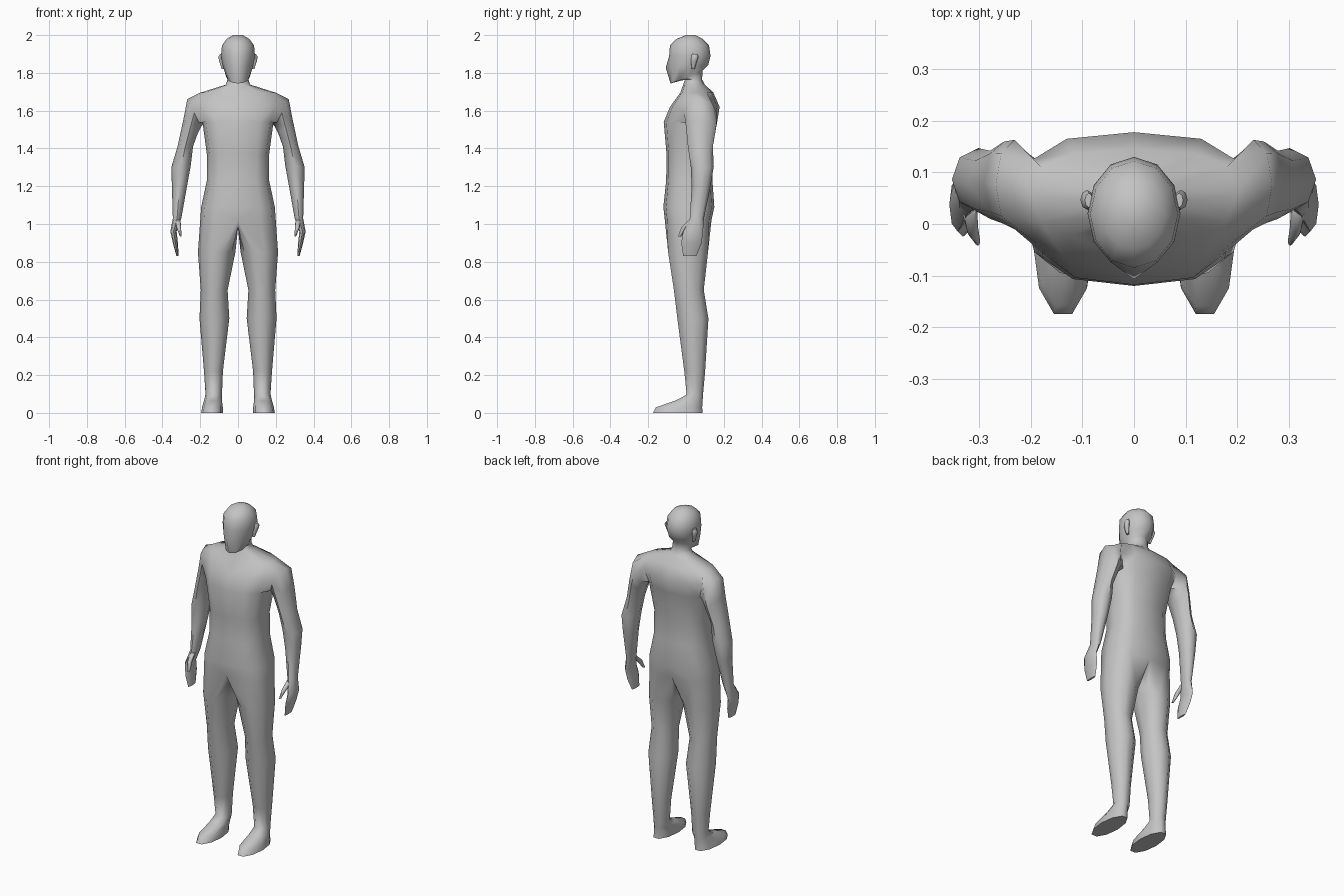
import bpy
import bmesh
from math import sin, cos, radians, copysign

default_cube = bpy.data.objects.get("Cube")
if default_cube:
    bpy.data.objects.remove(default_cube, do_unlink=True)

# One plain clay colour for the whole figure
clay = bpy.data.materials.new("clay grey")
clay.use_nodes = True
clay.diffuse_color = (0.55, 0.55, 0.55, 1)
clay.node_tree.nodes["Principled BSDF"].inputs["Base Color"].default_value = clay.diffuse_color


def ring(bm, outer, inner, front, back, angles, power=1.0, tilt=0.0):
    """Cross-section between an outer and inner (x, z) point, and front and back y."""
    verts = []
    for angle in angles:
        c, s = cos(radians(angle)), sin(radians(angle))
        c = copysign(abs(c) ** power, c)
        s = copysign(abs(s) ** power, s)
        x = (outer[0] + inner[0]) / 2 + c * (outer[0] - inner[0]) / 2
        z = (outer[1] + inner[1]) / 2 + c * (outer[1] - inner[1]) / 2
        y = (front + back) / 2 + s * (back - front) / 2
        verts.append(bm.verts.new((x, y, z + tilt * s)))
    return verts


def bridge(bm, lower, upper, closed=True, skip=()):
    """Join two rings with quads, leaving out the skipped columns."""
    count = len(lower)
    for i in range(count if closed else count - 1):
        if i not in skip:
            j = (i + 1) % count
            bm.faces.new((lower[i], lower[j], upper[j], upper[i]))


def limb(bm, start, sections, angles):
    """Continue a closed ring through further sections and cap the end."""
    last = start
    for outer, inner, front, back in sections:
        new = ring(bm, outer, inner, front, back, angles)
        if last:
            bridge(bm, last, new)
        else:
            bm.faces.new(new)
        last = new
    bm.faces.new(last)


def finish(bm, name):
    """Turn a left half into a mirrored, smooth-shaded object."""
    bmesh.ops.recalc_face_normals(bm, faces=bm.faces)
    mesh = bpy.data.meshes.new(name)
    bm.to_mesh(mesh)
    bm.free()
    mesh.materials.append(clay)
    obj = bpy.data.objects.new(name, mesh)
    bpy.context.collection.objects.link(obj)
    mirror = obj.modifiers.new("mirror", "MIRROR")
    mirror.use_clip = True
    bpy.ops.object.select_all(action="DESELECT")
    obj.select_set(True)
    bpy.context.view_layer.objects.active = obj
    bpy.ops.object.shade_smooth_by_angle(angle=radians(60))


HALF = [30 * i - 90 for i in range(7)]          # front centre, side, back centre
ARM = [45 * (i - 1) for i in range(8)]          # starts at outer front
LEG = [36 * (i - 3) for i in range(10)]         # starts at inner front

body = bmesh.new()

# Torso and neck: half width, height, front, back
torso_sections = [
    (.20, 1.02, -.112, .135),
    (.195, 1.09, -.12, .15),
    (.165, 1.23, -.105, .14),
    (.165, 1.37, -.103, .135),
    (.188, 1.54, -.118, .165),
    (.215, 1.62, -.085, .178),
    (.20, 1.695, -.03, .145),
    (.064, 1.738, -.015, .10),
    (.055, 1.765, -.005, .085),
]
torso = [ring(body, (w, z), (-w, z), f, b, HALF, 0.72 if z < 1.7 else 1)
         for w, z, f, b in torso_sections]
ARMPIT, SHOULDER = 4, 6
for k in range(len(torso) - 1):
    opening = (2, 3) if ARMPIT <= k < SHOULDER else ()
    bridge(body, torso[k], torso[k + 1], closed=False, skip=opening)

# Head: half width, height, front, back, backward rise
head_sections = [
    (.062, 1.778, -.082, .088, .034),
    (.08, 1.835, -.09, .118, .008),
    (.09, 1.89, -.089, .13, 0),
    (.085, 1.945, -.085, .122, 0),
    (.06, 1.98, -.05, .088, 0),
    (.025, 2.0, 0, .05, 0),
]
last = torso[-1]
for w, z, f, b, rise in head_sections:
    new = ring(body, (w, z), (-w, z), f, b, HALF, tilt=rise)
    bridge(body, last, new, closed=False)
    if z == 1.835:
        new[0].co.y -= .017                     # nose tip
    last = new
body.faces.new(last)

# Arm and hand grow from the shoulder opening
low, mid, top = torso[ARMPIT], torso[ARMPIT + 1], torso[SHOULDER]
socket = [top[2], top[3], top[4], mid[4], low[4], low[3], low[2], mid[2]]
limb(body, socket, [
    ((.268, 1.662), (.195, 1.515), -.01, .163),
    ((.29, 1.55), (.213, 1.48), 0, .16),
    ((.32, 1.41), (.238, 1.41), .01, .142),
    ((.353, 1.30), (.25, 1.31), .025, .147),
    ((.35, 1.20), (.27, 1.20), .03, .13),
    ((.345, 1.03), (.30, 1.03), .02, .095),
    ((.358, .96), (.325, .96), -.015, .09),
    ((.345, .90), (.318, .90), -.025, .083),
    ((.326, .83), (.314, .83), -.015, .055),
], ARM)

# Leg and foot grow from half of the pelvis plus the crotch line
crotch = [body.verts.new((0, y, z))
          for y, z in ((.085, .985), (.02, .975), (-.06, .985))]
limb(body, torso[0] + crotch, [
    ((.212, .85), (.014, .85), -.10, .122),
    ((.197, .65), (.055, .65), -.068, .098),
    ((.204, .50), (.046, .50), -.05, .123),
    ((.18, .22), (.08, .22), -.012, .104),
    ((.172, .10), (.085, .09), .002, .092),
    ((.18, .065), (.085, .065), -.06, .092),
    ((.19, .03), (.08, .03), -.165, .092),
    ((.195, 0), (.08, 0), -.181, .094),
], LEG)
finish(body, "body")

# Thumbs
thumb = bmesh.new()
limb(thumb, None, [
    ((.335, 1.02), (.304, 1.02), .015, .045),
    ((.325, .98), (.302, .985), -.025, .01),
    ((.308, .935), (.298, .935), -.042, -.025),
], ARM)
finish(thumb, "thumbs")

# Ears
ear = bmesh.new()
limb(ear, None, [
    ((.086, 1.82), (.07, 1.82), .03, .045),
    ((.099, 1.86), (.075, 1.86), .026, .058),
    ((.104, 1.885), (.078, 1.885), .028, .066),
    ((.095, 1.90), (.08, 1.90), .032, .06),
], ARM)
finish(ear, "ears")
